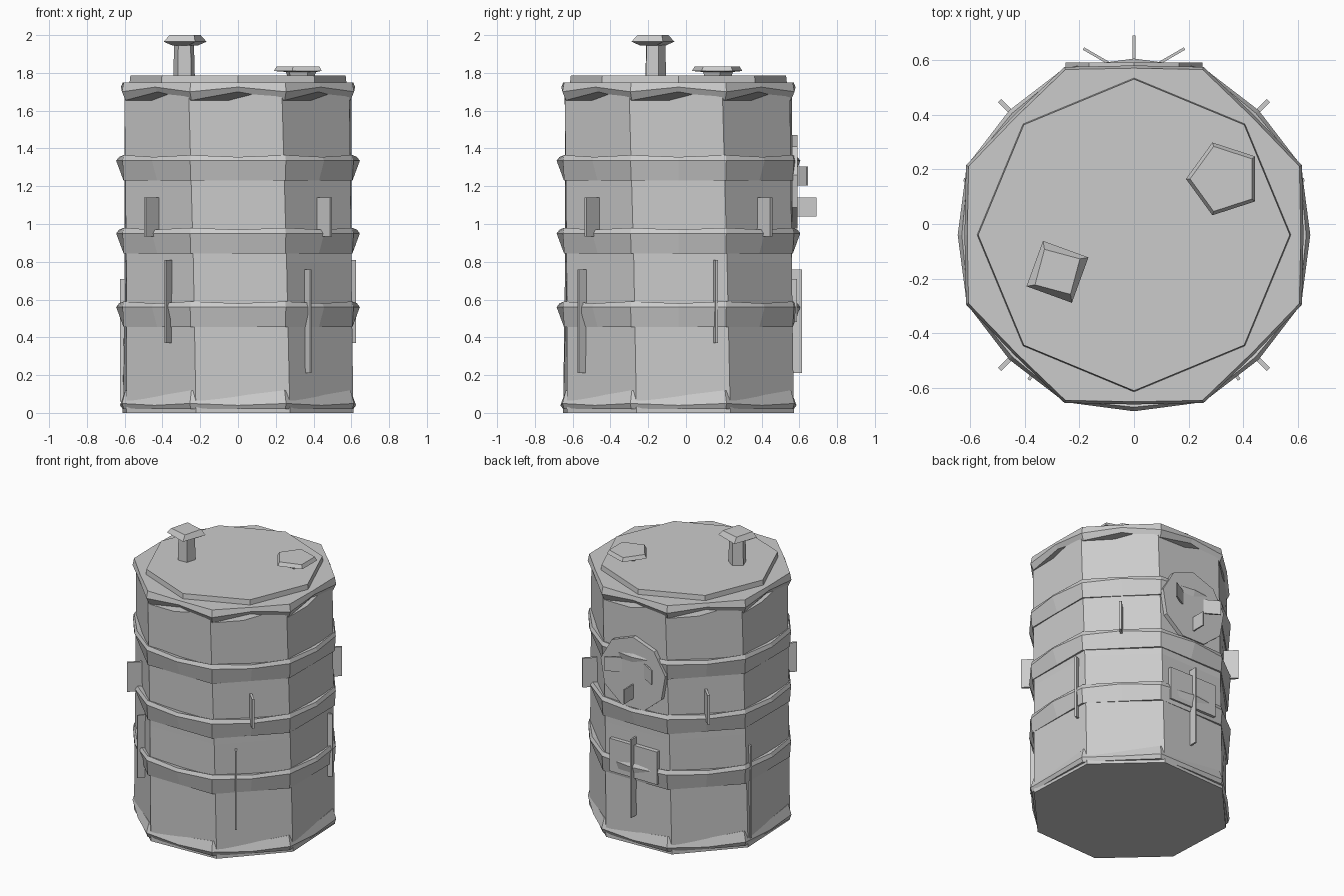
import bpy, bmesh
from math import sin, cos, pi, radians
from mathutils import Matrix

if "Cube" in bpy.data.objects:
    bpy.data.objects.remove(bpy.data.objects["Cube"])

CY = -0.04                      # barrel axis in y


def finish(name, bm):
    bmesh.ops.recalc_face_normals(bm, faces=bm.faces)
    me = bpy.data.meshes.new(name)
    bm.to_mesh(me)
    bm.free()
    ob = bpy.data.objects.new(name, me)
    bpy.context.collection.objects.link(ob)
    return ob


def loft(name, rings, cx=0, cy=CY):
    """Stack rings of (x, y, z) points, cap both ends."""
    bm = bmesh.new()
    vs = [[bm.verts.new((x + cx, y + cy, z)) for x, y, z in r] for r in rings]
    n = len(vs[0])
    for a, b in zip(vs, vs[1:]):
        for i in range(n):
            j = (i + 1) % n
            bm.faces.new((a[i], a[j], b[j], b[i]))
    bm.faces.new(vs[0][::-1])
    bm.faces.new(vs[-1])
    return finish(name, bm)


def ring(r, z, n=8, phase=22.5):
    return [(r * cos(2 * pi * i / n + radians(phase)),
             r * sin(2 * pi * i / n + radians(phase)), z) for i in range(n)]


def zigzag(rc, zc, rm, zm):
    """16 points: octagon corners (rc, zc) alternating with side middles (rm, zm)."""
    pts = []
    for i in range(16):
        a = radians(22.5 * (i + 1))
        r, z = (rc, zc) if i % 2 == 0 else (rm, zm)
        pts.append((r * cos(a), r * sin(a), z))
    return pts


def box(name, size, matrix):
    bm = bmesh.new()
    bmesh.ops.create_cube(bm, size=1, matrix=matrix @ Matrix.Diagonal((*size, 1)))
    return finish(name, bm)


def radial_plate(name, az, r0, r1, z0, z1, t=0.012):
    """Thin upright plate pointing away from the barrel axis."""
    m = (Matrix.Translation((0, CY, (z0 + z1) / 2)) @ Matrix.Rotation(radians(az), 4, 'Z')
         @ Matrix.Translation(((r0 + r1) / 2, 0, 0)))
    return box(name, (r1 - r0, t, z1 - z0), m)


# Barrel body, slightly twisted octagon
loft("barrel_body", [ring(0.65, 0, phase=25), ring(0.645, 0.8, phase=23.5),
                     ring(0.645, 1.749, phase=21)])

# Top and bottom rims with jagged inner edges
loft("top_rim", [zigzag(0.645, 1.655, 0.6, 1.70), zigzag(0.665, 1.70, 0.62, 1.725),
                 zigzag(0.655, 1.75, 0.61, 1.75)])
loft("bottom_rim", [zigzag(0.655, 0.02, 0.61, 0.02), zigzag(0.665, 0.05, 0.625, 0.04),
                    zigzag(0.645, 0.12, 0.6, 0.09)])

# Three flared hoops
for k, z in enumerate((0.455, 0.845, 1.23)):
    loft(f"hoop_{k + 1}", [zigzag(0.655, z, 0.606, z),
                           zigzag(0.662, z + 0.105, 0.645, z + 0.105),
                           zigzag(0.655, z + 0.135, 0.63, z + 0.125),
                           zigzag(0.62, z + 0.12, 0.575, z + 0.12)])

# Lid
loft("lid", [ring(0.575, 1.74, phase=0), ring(0.57, 1.785, phase=0)])

# Bung cap
loft("bung_cap", [ring(0.075, 1.78, 5, 10), ring(0.085, 1.805, 5, 10),
                  ring(0.14, 1.81, 5, 36), ring(0.125, 1.835, 5, 36)], 0.33, 0.165)

# Vent pipe with mushroom cap
loft("vent_pipe", [ring(0.06, 1.78, 5, 20), ring(0.055, 1.96, 5, 20)], -0.285, -0.165)
loft("vent_cap", [ring(0.07, 1.945, 4, 15), ring(0.125, 1.965, 4, 25),
                  ring(0.095, 2.0, 4, 30)], -0.28, -0.175)

# Four side lugs, wider at the top
for k in range(4):
    lug = radial_plate(f"side_lug_{k + 1}", 45 + 90 * k, 0.58, 0.695, 0.935, 1.14, 0.016)

# Five drip streaks
for k, (z0, z1) in enumerate(((0.37, 0.81), (0.21, 0.76), (0.06, 0.71),
                              (0.37, 0.81), (0.21, 0.76))):
    radial_plate(f"drip_{k + 1}", 18 + 72 * k, 0.585, 0.655, z0, z1)

# Warning disc on the back with three upright blades
disc = bmesh.new()
bmesh.ops.create_cone(disc, segments=9, radius1=0.255, radius2=0.255, depth=0.03, cap_ends=True,
                      matrix=Matrix.Translation((0, 0.575, 1.215)) @ Matrix.Rotation(pi / 2, 4, 'X'))
finish("warning_disc", disc)
box("blade_bottom", (0.01, 0.13, 0.10), Matrix.Translation((0, 0.625, 1.09)))
for side, s in (("left", -1), ("right", 1)):
    box(f"blade_{side}", (0.115, 0.01, 0.10),
        Matrix.Translation((s * 0.135, 0.613, 1.255)) @ Matrix.Rotation(s * radians(30), 4, 'Z'))

# Blank label plate on the back
box("label_plate", (0.37, 0.03, 0.23), Matrix.Translation((0, 0.572, 0.595)))
